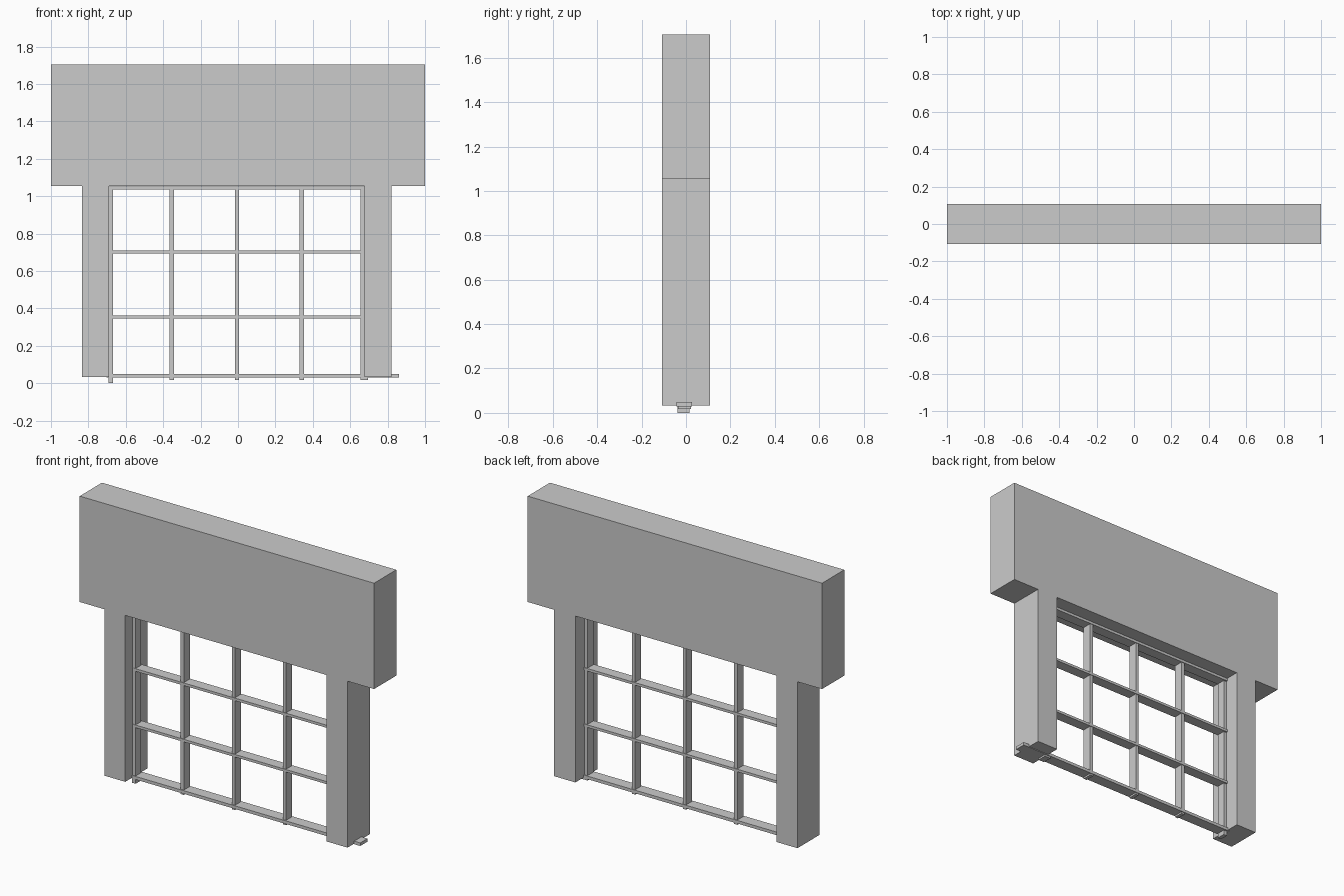
import bpy

if "Cube" in bpy.data.objects:
    bpy.data.objects.remove(bpy.data.objects["Cube"])

def box(name, x0, x1, y0, y1, z0, z1):
    bpy.ops.mesh.primitive_cube_add(size=1, location=((x0+x1)/2, (y0+y1)/2, (z0+z1)/2))
    ob = bpy.context.object
    ob.name = name
    ob.scale = (x1-x0, y1-y0, z1-z0)
    bpy.ops.object.transform_apply(location=False, rotation=False, scale=True)
    return ob

D = 0.108          # half thickness of the wall parts
TOP = 1.055        # underside of the header

# Wall: header and the two side piers
box("header", -1, 1, -D, D, TOP, 1.705)
box("left_pier", -0.833, -0.691, -D, D, 0.033, TOP)
box("right_pier", 0.676, 0.82, -D, D, 0.033, TOP)

# Outer stiles of the grille
box("left_stile", -0.693, -0.669, -0.038, 0.016, 0.0, 1.052)
box("right_stile", 0.654, 0.695, -0.036, 0.022, 0.018, 1.052)

# Inner vertical bars
for i, x in enumerate((-0.354, -0.006, 0.341)):
    box(f"vertical_bar_{i+1}", x-0.011, x+0.011, -0.036, 0.022, 0.018, 1.052)

# Horizontal bars and top rail
for i, z in enumerate((0.354, 0.700, 1.043)):
    box(f"horizontal_bar_{i+1}", -0.69, 0.68, -0.040, 0.026, z-0.008, z+0.008)

# Bottom rail runs out past the right pier
box("bottom_rail", -0.702, 0.861, -0.043, 0.027, 0.029, 0.048)
